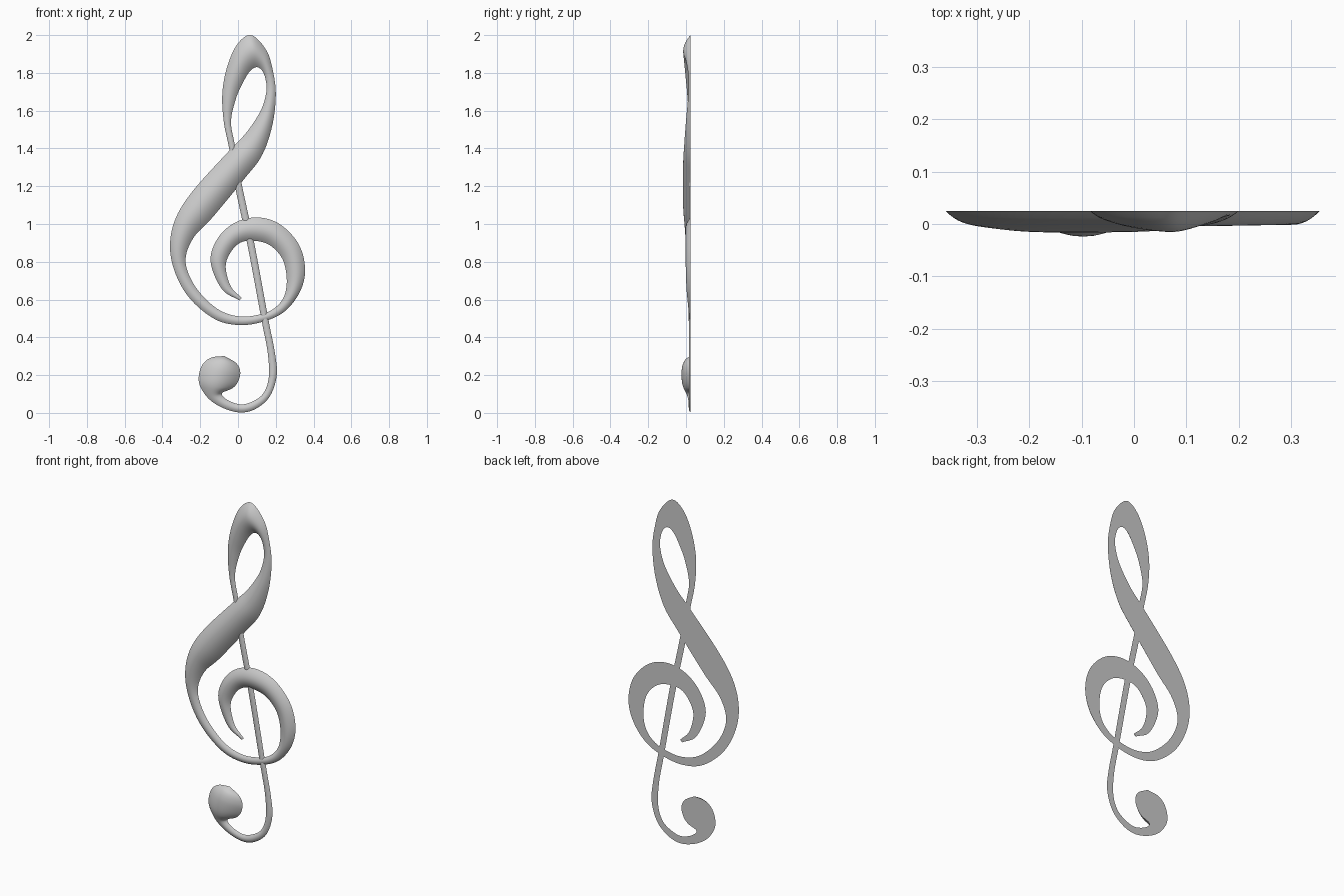
import bpy, bmesh
from mathutils import Vector

BACK = 0.025      # flat back plane
DOME = 0.23       # dome height as a share of stroke width
STEPS, ACROSS = 10, 12

# Stations: left edge x, z, right edge x, z (in direction of travel)
swirl = [
    (0.008, 0.595, 0.02, 0.608), (-0.085, 0.655, -0.038, 0.67),
    (-0.145, 0.80, -0.065, 0.77), (-0.11, 0.92, -0.045, 0.84),
    (-0.02, 1.005, 0.005, 0.897), (0.10, 1.035, 0.075, 0.912),
    (0.22, 1.0, 0.165, 0.89), (0.32, 0.895, 0.235, 0.815),
    (0.355, 0.765, 0.258, 0.71), (0.33, 0.645, 0.245, 0.62),
    (0.25, 0.54, 0.20, 0.56), (0.14, 0.485, 0.13, 0.525),
    (0.01, 0.465, 0.015, 0.51), (-0.12, 0.495, -0.10, 0.545),
    (-0.25, 0.60, -0.205, 0.64), (-0.33, 0.735, -0.265, 0.745),
    (-0.36, 0.88, -0.275, 0.835), (-0.33, 1.03, -0.23, 0.935),
    (-0.235, 1.18, -0.135, 1.035), (-0.04, 1.395, 0.03, 1.235)]
loop = [
    (0.045, 1.485, 0.125, 1.36), (0.12, 1.60, 0.18, 1.515),
    (0.15, 1.70, 0.20, 1.68), (0.145, 1.77, 0.185, 1.81),
    (0.125, 1.815, 0.15, 1.92), (0.095, 1.83, 0.07, 2.0),
    (0.06, 1.805, -0.005, 1.95), (0.022, 1.74, -0.058, 1.83),
    (-0.012, 1.66, -0.083, 1.69), (-0.037, 1.54, -0.075, 1.54),
    (-0.015, 1.41, -0.045, 1.39)]
tail = [
    (0.018, 1.22, -0.018, 1.21), (0.086, 0.90, 0.05, 0.89),
    (0.16, 0.50, 0.125, 0.49), (0.195, 0.32, 0.157, 0.32),
    (0.205, 0.20, 0.163, 0.19), (0.17, 0.09, 0.135, 0.105),
    (0.10, 0.025, 0.08, 0.062), (0.02, 0.002, 0.015, 0.045),
    (-0.07, 0.022, -0.055, 0.068), (-0.15, 0.07, -0.085, 0.103),
    (-0.20, 0.14, -0.03, 0.13), (-0.207, 0.20, 0.0, 0.165),
    (-0.185, 0.26, 0.012, 0.215), (-0.14, 0.293, -0.008, 0.262),
    (-0.075, 0.301, -0.07, 0.30)]


def spline(points):
    """Smooth curve through all stations."""
    pts = [Vector(p) for p in points]
    pts = [2 * pts[0] - pts[1]] + pts + [2 * pts[-1] - pts[-2]]
    out = []
    for a, b, c, d in zip(pts, pts[1:], pts[2:], pts[3:]):
        for k in range(STEPS):
            t = k / STEPS
            out.append(0.5 * (2 * b + (c - a) * t + (2 * a - 5 * b + 4 * c - d) * t ** 2
                              + (3 * b - a - 3 * c + d) * t ** 3))
    return out + [pts[-2]]


def domed_stroke(name, stations):
    """Sweep a flat-backed dome section between the two edges."""
    bm = bmesh.new()
    rows = []
    for s in spline(stations):
        left, right = Vector((s[0], BACK, s[1])), Vector((s[2], BACK, s[3]))
        height = DOME * (right - left).length
        row = []
        for i in range(ACROSS + 1):
            u = i / ACROSS
            p = left.lerp(right, u)
            p.y -= height * 4 * u * (1 - u)
            row.append(bm.verts.new(p))
        rows.append(row)
    for r, q in zip(rows, rows[1:]):
        for i in range(ACROSS):
            bm.faces.new((r[i], r[i + 1], q[i + 1], q[i]))
        bm.faces.new((r[0], q[0], q[-1], r[-1]))
    bm.faces.new(rows[0])
    bm.faces.new(rows[-1])
    bmesh.ops.recalc_face_normals(bm, faces=bm.faces)
    mesh = bpy.data.meshes.new(name)
    bm.to_mesh(mesh)
    bm.free()
    obj = bpy.data.objects.new(name, mesh)
    bpy.context.collection.objects.link(obj)
    bpy.ops.object.select_all(action='DESELECT')
    obj.select_set(True)
    bpy.context.view_layer.objects.active = obj
    bpy.ops.object.shade_smooth_by_angle(angle=0.8)


# One continuous pen stroke: swirl, upper loop, then stem and curled ball
domed_stroke("treble_clef", swirl + loop + tail)
